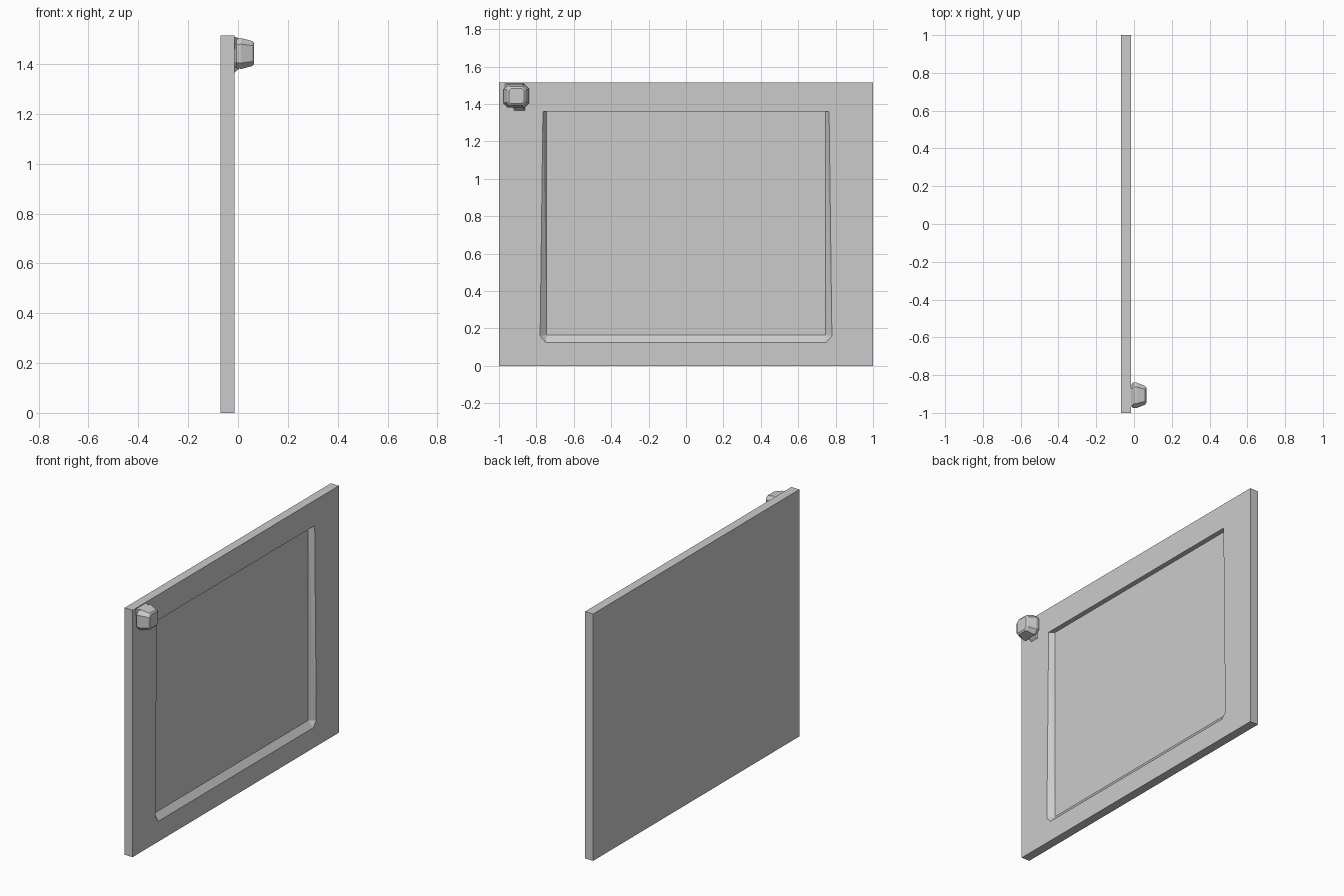
import bpy, bmesh

if "Cube" in bpy.data.objects:
    bpy.data.objects.remove(bpy.data.objects["Cube"])

BACK, FACE, FLOOR = -0.07, -0.015, -0.045
HEIGHT = 1.515


def finish(name, bm):
    bmesh.ops.remove_doubles(bm, verts=bm.verts, dist=1e-5)
    bmesh.ops.recalc_face_normals(bm, faces=bm.faces)
    mesh = bpy.data.meshes.new(name)
    bm.to_mesh(mesh)
    bm.free()
    ob = bpy.data.objects.new(name, mesh)
    bpy.context.collection.objects.link(ob)
    return ob


def ring(bm, x, pts):
    return [bm.verts.new((x, y, z)) for y, z in pts]


def bridge(bm, a, b):
    n = len(a)
    for i in range(n):
        j = (i + 1) % n
        quad = [a[i], a[j], b[j], b[i]]
        # split quads so tapered corners stay planar
        bm.faces.new(quad[:3])
        bm.faces.new([quad[0], quad[2], quad[3]])


def loft(name, sections):
    bm = bmesh.new()
    rings = [ring(bm, x, pts) for x, pts in sections]
    for a, b in zip(rings, rings[1:]):
        bridge(bm, a, b)
    bm.faces.new(rings[0])
    bm.faces.new(rings[-1])
    return finish(name, bm)


def octagon(cy, cz, hy, hz, cut):
    return [(cy + hy, cz - hz + cut), (cy + hy, cz + hz - cut),
            (cy + hy - cut, cz + hz), (cy - hy + cut, cz + hz),
            (cy - hy, cz + hz - cut), (cy - hy, cz - hz + cut),
            (cy - hy + cut, cz - hz), (cy + hy - cut, cz - hz)]


# Door panel: frame with a sunken field, chamfered lower corners, sloped sides
bm = bmesh.new()
border = [(-1, HEIGHT), (-1, 0), (-1, 0), (1, 0), (1, 0), (1, HEIGHT)]
opening = [(-0.765, 1.36), (-0.78, 0.16), (-0.75, 0.125),
           (0.75, 0.125), (0.78, 0.16), (0.765, 1.36)]
field = [(-0.745, 1.36), (-0.745, 0.165), (-0.745, 0.165),
         (0.745, 0.165), (0.745, 0.165), (0.745, 1.36)]
back, rim, lip, sunk = [ring(bm, x, p) for x, p in (
    (BACK, border), (FACE, border), (FACE, opening), (FLOOR, field))]
for a, b in ((back, rim), (rim, lip), (lip, sunk)):
    bridge(bm, a, b)
bm.faces.new(back)
bm.faces.new(sunk)
bmesh.ops.remove_doubles(bm, verts=bm.verts, dist=1e-5)
bmesh.ops.dissolve_limit(bm, angle_limit=0.01, verts=bm.verts, edges=bm.edges)
finish("door_panel", bm)

# Faceted knob head tapering to a small flat front
Y, Z = -0.907, 1.442
loft("knob_head", [
    (-0.02, octagon(Y, Z, 0.045, 0.045, 0.015)),
    (-0.006, octagon(Y, Z, 0.067, 0.058, 0.022)),
    (0.012, octagon(Y, Z, 0.068, 0.062, 0.024)),
    (0.058, octagon(Y, Z, 0.05, 0.05, 0.018)),
    (0.065, octagon(Y, Z, 0.04, 0.041, 0.012)),
])

# Flared feet joining the knob to the frame above and below
loft("knob_upper_foot", [
    (-0.02, [(-0.975, 1.46), (-0.865, 1.46), (-0.865, 1.512), (-0.975, 1.512)]),
    (0.012, [(-0.935, 1.46), (-0.88, 1.46), (-0.88, 1.5), (-0.935, 1.5)]),
])
loft("knob_lower_foot", [
    (-0.02, [(-0.92, 1.36), (-0.86, 1.36), (-0.86, 1.43), (-0.95, 1.43)]),
    (0.008, [(-0.91, 1.385), (-0.87, 1.385), (-0.87, 1.43), (-0.93, 1.43)]),
])
